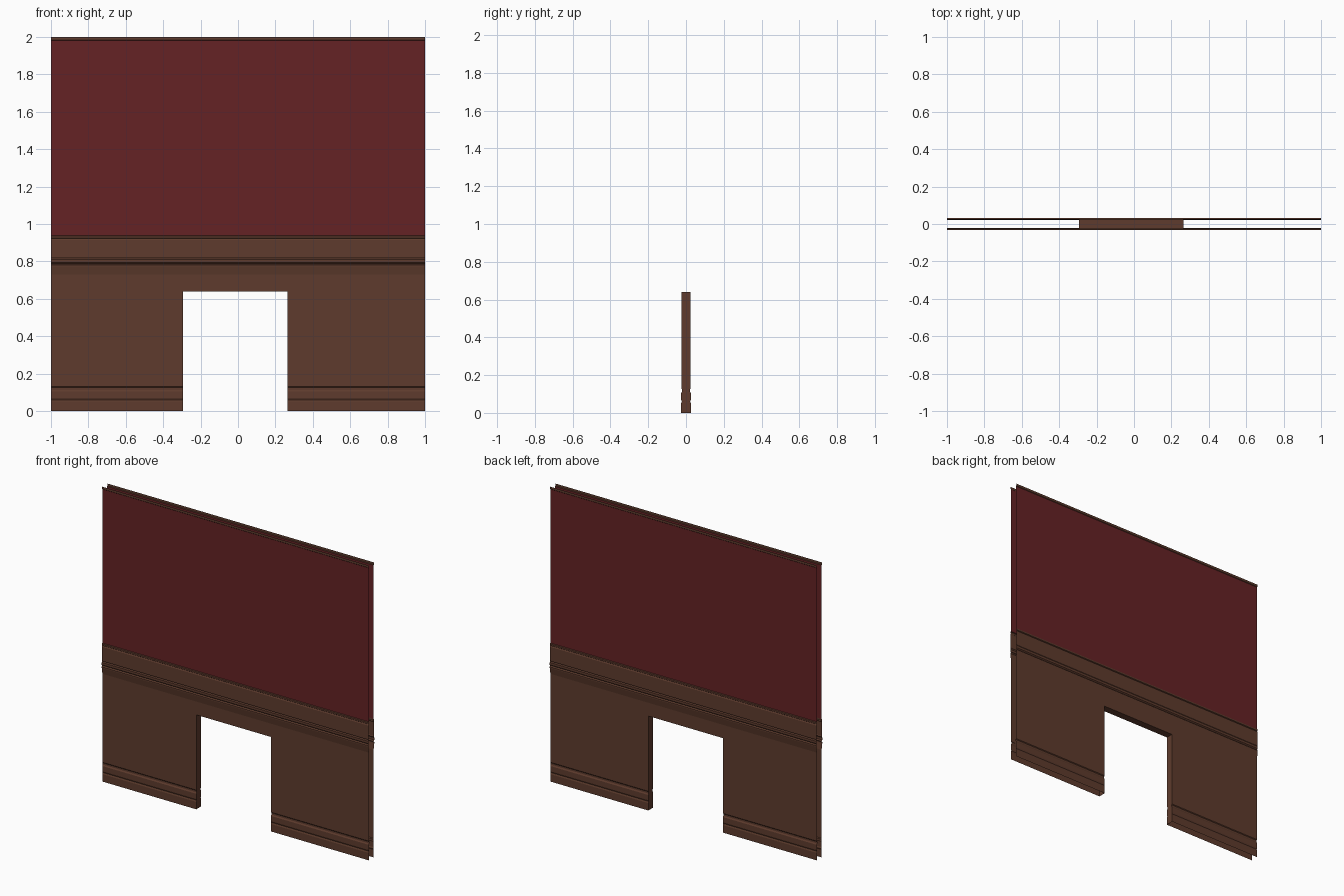
import bpy

if "Cube" in bpy.data.objects:
    bpy.data.objects.remove(bpy.data.objects["Cube"])

# Colours
def material(name, rgb):
    m = bpy.data.materials.new(name)
    m.diffuse_color = (*rgb, 1)
    m.use_nodes = True
    m.node_tree.nodes["Principled BSDF"].inputs["Base Color"].default_value = m.diffuse_color
    return m

wood = material("brown_wood", (0.112, 0.044, 0.026))
red = material("dark_red_wallpaper", (0.130, 0.016, 0.018))

# Wall cross-section: (distance from centre plane, height)
PROFILE = [
    (.026, 0), (.026, .05), (.022, .06), (.026, .07), (.026, .105),   # skirting
    (.021, .113), (.021, .125), (.025, .13), (.025, .64),             # lower panel
    (.025, .73), (.032, .772), (.032, .78), (.025, .787),             # rail, lower bead
    (.032, .794), (.032, .81), (.027, .817), (.030, .822),
    (.030, .915), (.026, .922), (.031, .926), (.031, .936),           # rail, upper bead
    (.025, .939), (.025, 1.982), (.028, 1.985), (.028, 2.0)]          # wallpaper, top trim
DOOR_L, DOOR_R, DOOR_TOP = -.295, .265, .64
COLUMNS = [-1, DOOR_L, DOOR_R, 1]

def make(name, verts, faces, mats):
    me = bpy.data.meshes.new(name)
    me.from_pydata(verts, [], faces)
    for m in mats:
        me.materials.append(m)
    ob = bpy.data.objects.new(name, me)
    bpy.context.collection.objects.link(ob)
    return me

# Front and back wall skins with the doorway left open
def wall(name, side):
    verts = [(x, side * d, z) for d, z in PROFILE for x in COLUMNS]
    faces = []
    for i in range(len(PROFILE) - 1):
        for c in range(3):
            if c == 1 and PROFILE[i][1] < DOOR_TOP:
                continue
            a = i * 4 + c
            f = (a, a + 1, a + 5, a + 4)
            faces.append(f if side < 0 else f[::-1])
    me = make(name, verts, faces, [wood, red])
    for p in me.polygons:
        p.material_index = int(.939 < p.center.z < 1.98)

wall("front_wall", -1)
wall("back_wall", 1)

# Doorway lining: two jambs following the wall profile, and the head
jamb = [p for p in PROFILE if p[1] <= DOOR_TOP]
n = len(jamb)
verts = [(x, s * d, z) for x in (DOOR_L, DOOR_R) for d, z in jamb for s in (-1, 1)]
faces = []
for i in range(n - 1):
    a, b = 2 * i, 2 * (n + i)
    faces.append((a, a + 1, a + 3, a + 2))
    faces.append((b + 2, b + 3, b + 1, b))
t, u = 2 * (n - 1), 2 * (2 * n - 1)
faces.append((t, t + 1, u + 1, u))
make("doorway_lining", verts, faces, [wood])
